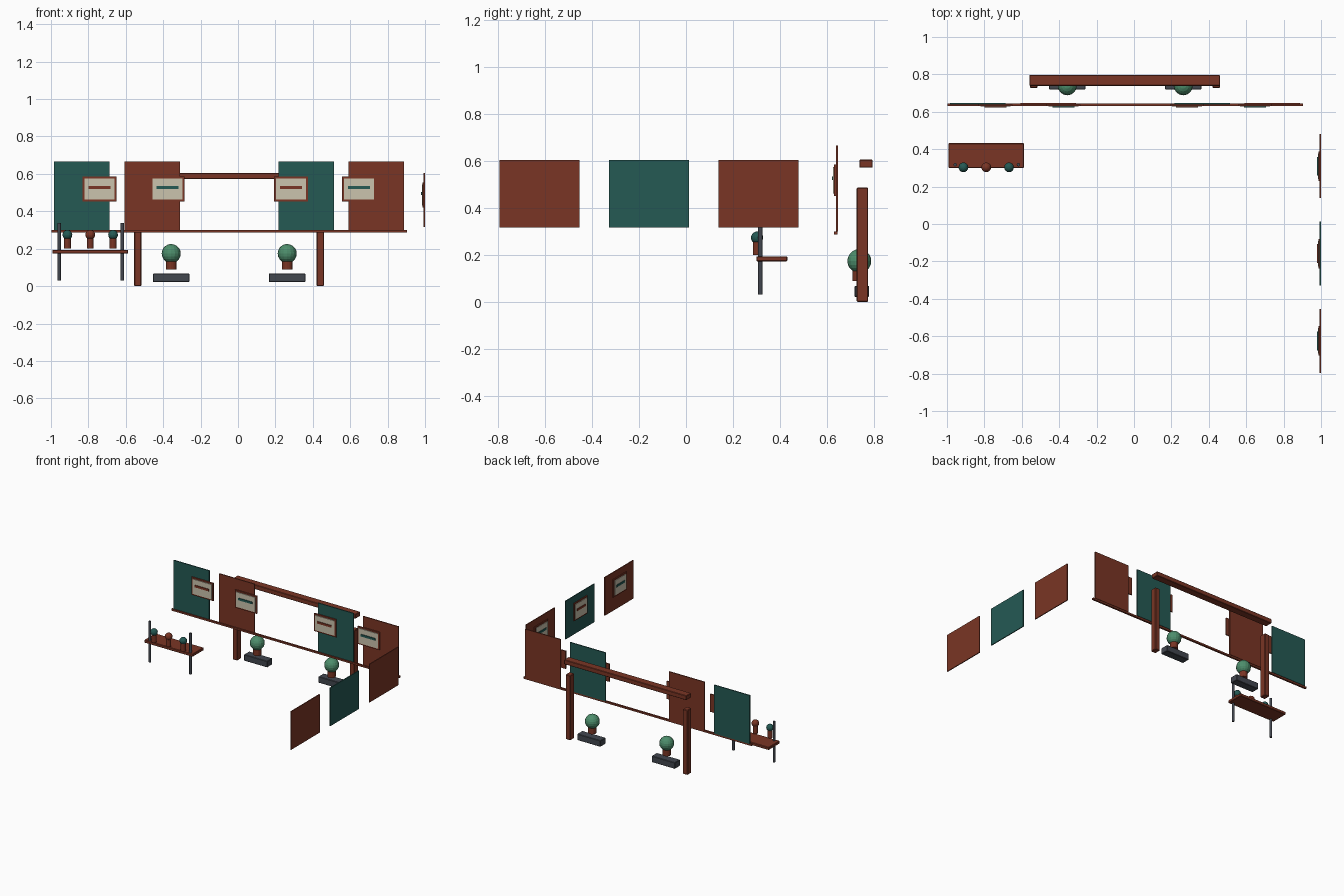
import bpy

if "Cube" in bpy.data.objects:
    bpy.data.objects.remove(bpy.data.objects["Cube"])


def material(name, rgb):
    m = bpy.data.materials.new(name)
    m.diffuse_color = (*rgb, 1)
    m.use_nodes = True
    m.node_tree.nodes["Principled BSDF"].inputs["Base Color"].default_value = m.diffuse_color
    return m


RED = material("red_brown", (0.195, 0.036, 0.018))
TEAL = material("dark_teal", (0.018, 0.10, 0.088))
CREAM = material("cream", (0.60, 0.55, 0.42))
SLATE = material("slate", (0.055, 0.063, 0.078))
LEAF = material("leaf_green", (0.075, 0.27, 0.15))


def finish(name, mat):
    o = bpy.context.object
    o.name = name
    o.data.materials.append(mat)
    return o


def box(name, x, y, z, mat, bevel=0):
    """Box from (min, max) pairs."""
    bpy.ops.mesh.primitive_cube_add(
        size=1, location=[(a + b) / 2 for a, b in (x, y, z)])
    o = finish(name, mat)
    o.scale = [b - a for a, b in (x, y, z)]
    bpy.ops.object.transform_apply(location=False, rotation=False, scale=True)
    if bevel:
        m = o.modifiers.new("soft_edges", 'BEVEL')
        m.width = bevel
        m.segments = 1
    return o


def cyl(name, x, y, z, r, mat, sides=16):
    bpy.ops.mesh.primitive_cylinder_add(
        vertices=sides, radius=r, depth=z[1] - z[0],
        location=(x, y, (z[0] + z[1]) / 2))
    return finish(name, mat)


def ball(name, x, y, z, r, mat):
    bpy.ops.mesh.primitive_uv_sphere_add(
        segments=16, ring_count=10, radius=r, location=(x, y, z))
    return finish(name, mat)


def span(c, w):
    return (c - w / 2, c + w / 2)


# Back wall panels, each with an offset framed picture
for i, (px, fx) in enumerate([(-0.836, -0.740), (-0.459, -0.377),
                              (0.365, 0.283), (0.740, 0.646)]):
    main, accent = (TEAL, RED) if i % 2 == 0 else (RED, TEAL)
    n = str(i + 1)
    box("back_panel_" + n, span(px, 0.296), (0.640, 0.648), (0.30, 0.666), main)
    box("picture_frame_" + n, span(fx, 0.182), (0.632, 0.640), span(0.518, 0.134), RED)
    box("picture_sheet_" + n, span(fx, 0.160), (0.627, 0.632), span(0.518, 0.112), CREAM)
    box("picture_stripe_" + n, span(fx, 0.118), (0.622, 0.627), span(0.527, 0.016), accent)

# Long rail under the back panels
box("back_rail", (-0.998, 0.904), (0.631, 0.645), (0.287, 0.300), RED)

# Right side panels, pictures on the inner face
for i, py in enumerate([-0.625, -0.158, 0.309]):
    main, accent = (TEAL, RED) if i == 1 else (RED, TEAL)
    n = str(i + 1)
    box("side_panel_" + n, (0.993, 1.0), span(py, 0.342), (0.317, 0.605), main)
    box("side_frame_" + n, (0.987, 0.993), span(py, 0.158), span(0.487, 0.134), RED)
    box("side_sheet_" + n, (0.983, 0.987), span(py, 0.136), span(0.487, 0.112), CREAM)
    box("side_stripe_" + n, (0.979, 0.983), span(py, 0.100), span(0.496, 0.016), accent)

# Gateway: two posts and a beam floating above them
for side, x in (("left", -0.536), ("right", 0.440)):
    box("gate_post_" + side, span(x, 0.040), (0.728, 0.777), (0, 0.488), RED, 0.004)
box("gate_beam", (-0.560, 0.460), (0.739, 0.796), (0.572, 0.606), RED, 0.003)

# Shrubs in pots above stone plinths
for side, x in (("left", -0.357), ("right", 0.263)):
    box("plinth_" + side, span(x, 0.194), (0.719, 0.781), (0.021, 0.068), SLATE, 0.003)
    cyl("shrub_pot_" + side, x, 0.739, (0.088, 0.142), 0.029, RED)
    ball("shrub_" + side, x, 0.739, 0.174, 0.051, LEAF)

# Plant shelf on two slim poles
box("shelf_board", (-0.992, -0.588), (0.300, 0.432), (0.173, 0.194), RED, 0.003)
for side, x in (("left", -0.956), ("right", -0.618)):
    cyl("shelf_pole_" + side, x, 0.317, (0.031, 0.338), 0.009, SLATE, 12)
for i, x in enumerate((-0.912, -0.790, -0.668)):
    cyl("small_pot_%d" % (i + 1), x, 0.303, (0.200, 0.258), 0.018, RED)
    ball("small_plant_%d" % (i + 1), x, 0.303, 0.274, 0.026, RED if i == 1 else TEAL)
